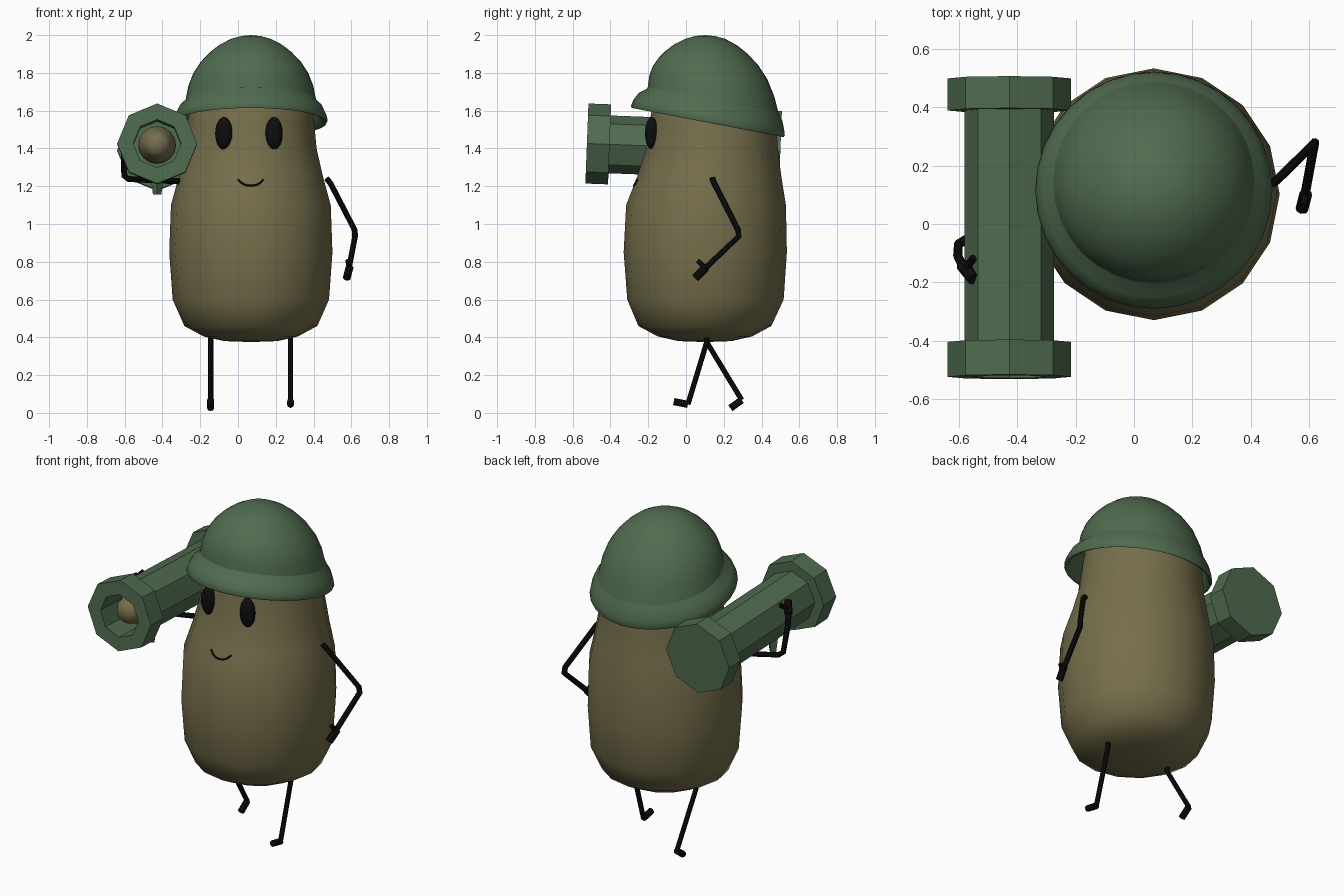
import bpy, bmesh, math
from mathutils import Vector

if "Cube" in bpy.data.objects:
    bpy.data.objects.remove(bpy.data.objects["Cube"])


def material(name, rgb):
    m = bpy.data.materials.new(name)
    m.diffuse_color = (*rgb, 1)
    m.use_nodes = True
    m.node_tree.nodes["Principled BSDF"].inputs["Base Color"].default_value = m.diffuse_color
    return m


GREEN = material("army green", (0.080, 0.148, 0.078))
BROWN = material("potato brown", (0.180, 0.156, 0.070))
BLACK = material("black", (0.004, 0.004, 0.004))


def add(name, mesh, mat, smooth=None):
    ob = bpy.data.objects.new(name, mesh)
    bpy.context.collection.objects.link(ob)
    mesh.materials.clear()
    mesh.materials.append(mat)
    if smooth:
        bpy.ops.object.select_all(action='DESELECT')
        ob.select_set(True)
        bpy.context.view_layer.objects.active = ob
        bpy.ops.object.shade_smooth_by_angle(angle=math.radians(smooth))
    return ob


def loft(name, rings, n, mat, cx=0, smooth=None):
    """Skin rings of (z, radius, centre y, slope); radius 0 closes an end."""
    bm = bmesh.new()
    loops = []
    for z, r, cy, slope in rings:
        if r == 0:
            loops.append([bm.verts.new((cx, cy, z))] * n)
            continue
        loops.append([])
        for i in range(n):
            a = 2 * math.pi * i / n
            y = r * math.sin(a)
            loops[-1].append(bm.verts.new((cx + r * math.cos(a), cy + y, z - slope * y)))
    for a, b in zip(loops, loops[1:]):
        for i in range(n):
            j = (i + 1) % n
            bm.faces.new(list(dict.fromkeys((a[i], a[j], b[j], b[i]))))
    bmesh.ops.recalc_face_normals(bm, faces=bm.faces)
    mesh = bpy.data.meshes.new(name)
    bm.to_mesh(mesh)
    bm.free()
    return add(name, mesh, mat, smooth)


def rod(name, points, radius, mat=BLACK):
    """Round rod along a path."""
    cu = bpy.data.curves.new(name, 'CURVE')
    cu.dimensions = '3D'
    cu.bevel_depth = radius
    cu.bevel_resolution = 2
    cu.use_fill_caps = True
    sp = cu.splines.new('POLY')
    sp.points.add(len(points) - 1)
    for p, co in zip(sp.points, points):
        p.co = (*co, 1)
    tmp = bpy.data.objects.new(name + "_path", cu)
    bpy.context.collection.objects.link(tmp)
    deps = bpy.context.evaluated_depsgraph_get()
    mesh = bpy.data.meshes.new_from_object(tmp.evaluated_get(deps))
    bpy.data.objects.remove(tmp)
    return add(name, mesh, mat, 40)


def ellipsoid(name, loc, size, mat, segs=20):
    bm = bmesh.new()
    bmesh.ops.create_uvsphere(bm, u_segments=segs, v_segments=12, radius=1)
    for v in bm.verts:
        v.co = Vector(loc) + Vector([c * s for c, s in zip(v.co, size)])
    mesh = bpy.data.meshes.new(name)
    bm.to_mesh(mesh)
    bm.free()
    return add(name, mesh, mat, 60)


CX = 0.068

# Body: rounded sack shape, leaning back a little towards the top
BODY = [(0.375, 0, 0.1, 0), (0.38, 0.14, 0.1, 0), (0.405, 0.25, 0.1, 0),
        (0.46, 0.352, 0.1, 0), (0.6, 0.414, 0.103, 0), (0.85, 0.432, 0.102, 0),
        (1.1, 0.423, 0.106, 0), (1.25, 0.382, 0.123, 0), (1.4, 0.348, 0.138, 0),
        (1.55, 0.334, 0.143, 0), (1.64, 0.318, 0.143, 0), (1.7, 0.27, 0.135, 0),
        (1.74, 0, 0.13, 0)]
loft("body", BODY, 16, BROWN, CX, 60)


def front_y(x, z):
    """Depth of the body's front surface."""
    for a, b in zip(BODY, BODY[1:]):
        if a[0] <= z <= b[0]:
            t = (z - a[0]) / (b[0] - a[0])
            r, cy = a[1] + t * (b[1] - a[1]), a[2] + t * (b[2] - a[2])
            return cy - math.sqrt(r * r - (x - CX) ** 2)


# Helmet: dome and flared brim, tipped towards the back
loft("helmet_dome", [
    (1.640, 0.349, 0.145, 0.2), (1.73, 0.331, 0.136, 0.16), (1.80, 0.304, 0.127, 0.11),
    (1.86, 0.264, 0.118, 0.07), (1.91, 0.216, 0.11, 0.04), (1.95, 0.164, 0.105, 0.02),
    (1.98, 0.106, 0.102, 0), (1.995, 0.052, 0.1, 0), (2.0, 0, 0.1, 0)],
    32, GREEN, CX, 60)
loft("helmet_brim", [
    (1.70, 0.325, 0.142, 0.19), (1.645, 0.352, 0.145, 0.2), (1.62, 0.380, 0.130, 0.195),
    (1.58, 0.399, 0.120, 0.192), (1.548, 0.407, 0.116, 0.192),
    (1.537, 0.402, 0.115, 0.192), (1.543, 0.386, 0.117, 0.192),
    (1.61, 0.355, 0.135, 0.195), (1.66, 0.335, 0.143, 0.2)],
    32, GREEN, CX, 50)

# Face: eyes and a thin smile
for side, name in ((-1, "eye_right"), (1, "eye_left")):
    x = CX - 0.01 + side * 0.133
    ellipsoid(name, (x, front_y(x, 1.48) - 0.004, 1.48), (0.046, 0.036, 0.086), BLACK)
smile = []
for i in range(13):
    u = -1 + i / 6
    x, z = CX + 0.067 * u, 1.203 + 0.032 * abs(u) ** 2.5
    smile.append((x, front_y(x, z) + 0.001, z))
rod("smile", smile, 0.005)

# Launcher: octagonal tube with end collars and a hollow muzzle
pitch = math.radians(90 - 2.2)
tube = loft("launcher_tube", [(z, r, 0, 0) for z, r in (
    (-0.5, 0), (-0.5, 0.212), (-0.39, 0.212), (-0.39, 0.153), (0.405, 0.153),
    (0.405, 0.212), (0.525, 0.212), (0.525, 0.127), (0.25, 0.127), (0.25, 0))],
    8, GREEN)
tube.location = (-0.428, 0, 1.406)
tube.rotation_euler.x = pitch

# Small potato round sitting in the muzzle
shell = loft("launcher_round", [(z, r, 0, 0) for z, r in (
    (0.25, 0), (0.25, 0.085), (0.31, 0.1), (0.37, 0.098), (0.41, 0.082),
    (0.45, 0.07), (0.48, 0.048), (0.49, 0))], 16, BROWN, 0, 60)
shell.location = tube.location
shell.rotation_euler.x = pitch

# Grip under the tube
loft("launcher_grip", [(1.155, 0, -0.22, 0), (1.155, 0.022, -0.22, 0),
                       (1.29, 0.04, -0.22, 0), (1.29, 0, -0.22, 0)], 4, GREEN, -0.428)

# Legs: one striding forward, one pushing off behind
for name, x, ankle, toe in (("leg_front", 0.278, (0.01, 0.045), (-0.065, 0.06)),
                            ("leg_back", -0.145, (0.295, 0.068), (0.235, 0.025))):
    rod(name, [(x, 0.11, 0.42), (x, 0.11, 0.375), (x, *ankle)], 0.014)
    rod(name + "_foot", [(x, *ankle), (x, *toe)], 0.019)

# Free arm, hand and thumb
rod("arm_free", [(0.47, 0.14, 1.24), (0.49, 0.15, 1.215), (0.617, 0.275, 0.97),
                 (0.62, 0.28, 0.935), (0.585, 0.09, 0.755)], 0.016)
rod("hand_free", [(0.59, 0.105, 0.77), (0.576, 0.05, 0.715)], 0.022)
rod("thumb_free", [(0.588, 0.095, 0.775), (0.580, 0.062, 0.805)], 0.013)

# Arm holding the launcher
rod("arm_holding", [(-0.29, 0.08, 1.225), (-0.58, -0.055, 1.238), (-0.603, -0.07, 1.255),
                    (-0.605, -0.11, 1.40), (-0.585, -0.15, 1.47)], 0.016)
rod("hand_holding", [(-0.59, -0.14, 1.455), (-0.55, -0.19, 1.505)], 0.022)
rod("thumb_holding", [(-0.575, -0.15, 1.48), (-0.55, -0.115, 1.51)], 0.013)
